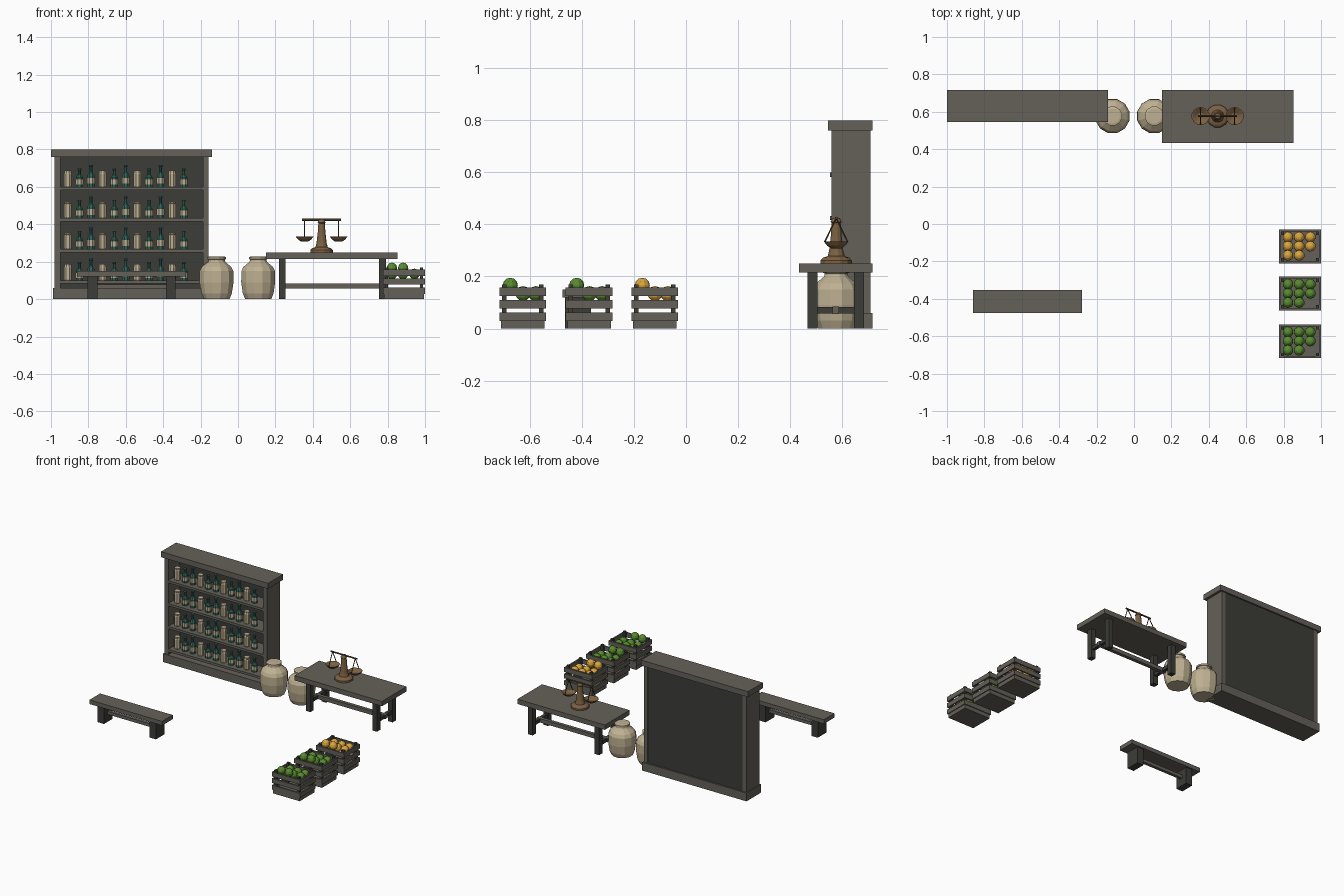
import bpy, bmesh
from math import pi, cos, sin
from mathutils import Vector

if "Cube" in bpy.data.objects:
    bpy.data.objects.remove(bpy.data.objects["Cube"])


def mat(name, r, g, b):
    m = bpy.data.materials.new(name)
    m.diffuse_color = (r, g, b, 1)
    m.use_nodes = True
    m.node_tree.nodes["Principled BSDF"].inputs["Base Color"].default_value = m.diffuse_color
    return m


WOOD = mat("wood", 0.13, 0.12, 0.10)
DARK = mat("dark_wood", 0.045, 0.045, 0.04)
CREAM = mat("clay", 0.52, 0.44, 0.29)
GLASS = mat("green_glass", 0.03, 0.13, 0.10)
BRONZE = mat("bronze", 0.20, 0.12, 0.055)
DARKBRONZE = mat("dark_bronze", 0.09, 0.06, 0.03)
GREEN = mat("green_fruit", 0.10, 0.26, 0.03)
ORANGE = mat("orange_fruit", 0.70, 0.38, 0.05)


def add(name, mesh, loc=(0, 0, 0), scale=(1, 1, 1)):
    ob = bpy.data.objects.new(name, mesh)
    ob.location, ob.scale = loc, scale
    bpy.context.collection.objects.link(ob)
    return ob


def finish(bm, name, material):
    bmesh.ops.recalc_face_normals(bm, faces=bm.faces)
    me = bpy.data.meshes.new(name)
    bm.to_mesh(me)
    bm.free()
    me.materials.append(material)
    return me


def box(name, x, y, z, material=WOOD):
    """Box from (min, max) ranges."""
    bm = bmesh.new()
    bmesh.ops.create_cube(bm, size=1)
    for v in bm.verts:
        v.co = [(a + b) / 2 + c * (b - a) for c, (a, b) in zip(v.co, (x, y, z))]
    return add(name, finish(bm, name, material))


def lathe(name, profile, sides, material):
    """Mesh turned from (radius, z) points, capped at both ends."""
    bm = bmesh.new()
    rings = [[bm.verts.new((r * cos(2 * pi * (i + .5) / sides), r * sin(2 * pi * (i + .5) / sides), z))
              for i in range(sides)] for r, z in profile]
    for a, b in zip(rings, rings[1:]):
        for i in range(sides):
            j = (i + 1) % sides
            bm.faces.new((a[i], a[j], b[j], b[i]))
    bm.faces.new(rings[0])
    bm.faces.new(rings[-1])
    return finish(bm, name, material)


def rod(name, a, b, r, material, sides=6):
    a, b = Vector(a), Vector(b)
    ob = add(name, lathe(name, [(r, 0), (r, (b - a).length)], sides, material), a)
    ob.rotation_euler = (b - a).to_track_quat('Z', 'Y').to_euler()
    return ob


# Shelf cabinet
box("shelf_cornice", (-1.0, -0.14), (0.545, 0.717), (0.76, 0.80))
box("shelf_plinth", (-0.988, -0.15), (0.55, 0.717), (0, 0.06))
box("shelf_side_left", (-0.98, -0.95), (0.558, 0.708), (0.06, 0.76))
box("shelf_side_right", (-0.188, -0.158), (0.558, 0.708), (0.06, 0.76))
box("shelf_back", (-0.95, -0.188), (0.69, 0.706), (0.06, 0.76), DARK)
LEVELS = [0.10, 0.267, 0.433, 0.60]
for z in LEVELS:
    box("shelf_board", (-0.95, -0.188), (0.554, 0.69), (z - 0.017, z))

# Bottles and jars on the shelves
jar = lathe("jar", [(.019, 0), (.022, .006), (.022, .07), (.018, .076), (.02, .078), (.02, .087)], 8, CREAM)
bottle = lathe("bottle", [(.021, 0), (.021, .05), (.008, .067), (.008, .088), (.011, .09), (.011, .097)], 8, GLASS)
label = lathe("bottle_label", [(.0225, .014), (.0225, .04)], 8, CREAM)
for z in LEVELS:
    for i in range(11):
        p = (-0.91 + i * 0.062, 0.605, z)
        if i % 3 == 0:
            add("jar", jar, p)
        else:
            s = (1, 1, 1.2 if i % 3 == 2 else 1.0)
            add("bottle", bottle, p, s)
            add("bottle_label", label, p, s)

# Clay storage pots
pot = lathe("clay_pot", [(.072, 0), (.085, .03), (.094, .09), (.093, .15), (.082, .172), (.05, .198),
                         (.046, .205), (.046, .212), (.052, .214), (.052, .225), (.04, .228)], 12, CREAM)
for x in (-0.115, 0.108):
    add("clay_pot", pot, (x, 0.577, 0))

# Table
box("table_top", (0.15, 0.853), (0.434, 0.717), (0.215, 0.25))
for x in (0.237, 0.772):
    for y in (0.486, 0.665):
        box("table_leg", (x - .018, x + .018), (y - .019, y + .019), (0, 0.215), DARK)
    box("table_end_rail", (x - .012, x + .012), (0.486, 0.665), (0.058, 0.083), DARK)
box("table_stretcher", (0.22, 0.79), (0.563, 0.588), (0.056, 0.084))

# Balance scale
SX, SY = 0.447, 0.577
add("scale_stand", lathe("scale_stand", [(.062, .25), (.062, .262), (.052, .272), (.034, .278), (.028, .30),
                                         (.021, .36), (.018, .405), (.022, .41), (.014, .425)], 12, BRONZE), (SX, SY, 0))
rod("scale_beam", (SX - .105, SY, .424), (SX + .105, SY, .424), .006, DARKBRONZE)
pan = lathe("scale_pan", [(.02, .308), (.036, .318), (.049, .334), (.045, .334), (.018, .316)], 12, BRONZE)
for side in (-1, 1):
    px = SX + side * 0.091
    add("scale_pan", pan, (px, SY, 0))
    for d in (-1, 1):
        rod("pan_cord", (px, SY, .424), (px, SY + d * .044, .333), .003, DARKBRONZE, 5)

# Bench
box("bench_seat", (-0.861, -0.277), (-0.475, -0.353), (0.12, 0.15))
for x in (-0.778, -0.36):
    box("bench_leg", (x - .026, x + .026), (-0.464, -0.364), (0, 0.12), DARK)
box("bench_stretcher", (-0.778, -0.36), (-0.425, -0.403), (0.055, 0.078))

# Fruit crates
bm = bmesh.new()
bmesh.ops.create_uvsphere(bm, u_segments=10, v_segments=6, radius=0.029)
fruit_green = finish(bm, "green_fruit", GREEN)
fruit_orange = fruit_green.copy()
fruit_orange.materials[0] = ORANGE
CX, HX, HY, T = 0.8875, 0.1125, 0.09, 0.011
for cy, fruit in ((-0.12, fruit_orange), (-0.372, fruit_green), (-0.627, fruit_green)):
    box("crate_floor", (CX - HX + .006, CX + HX - .006), (cy - HY + .006, cy + HY - .006), (0, 0.03))
    for sx in (-1, 1):
        for sy in (-1, 1):
            x, y = CX + sx * (HX - T - .008), cy + sy * (HY - T - .008)
            box("crate_post", (x - .009, x + .009), (y - .009, y + .009), (0.02, 0.17), DARK)
    for z in (0.028, 0.077, 0.124):
        zr = (z, z + 0.033)
        for s in (-1, 1):
            y, x = cy + s * (HY - T / 2), CX + s * (HX - T / 2)
            box("crate_slat_long", (CX - HX, CX + HX), (y - T / 2, y + T / 2), zr)
            box("crate_slat_short", (x - T / 2, x + T / 2), (cy - HY + T, cy + HY - T), zr)
    # Fruit: two rows of three, then a raised pair in front
    for i in range(8):
        row, col = divmod(i, 3)
        add("fruit", fruit, (0.823 + col * 0.06, cy + 0.05 - row * 0.049, 0.166 if row == 2 else 0.134))
